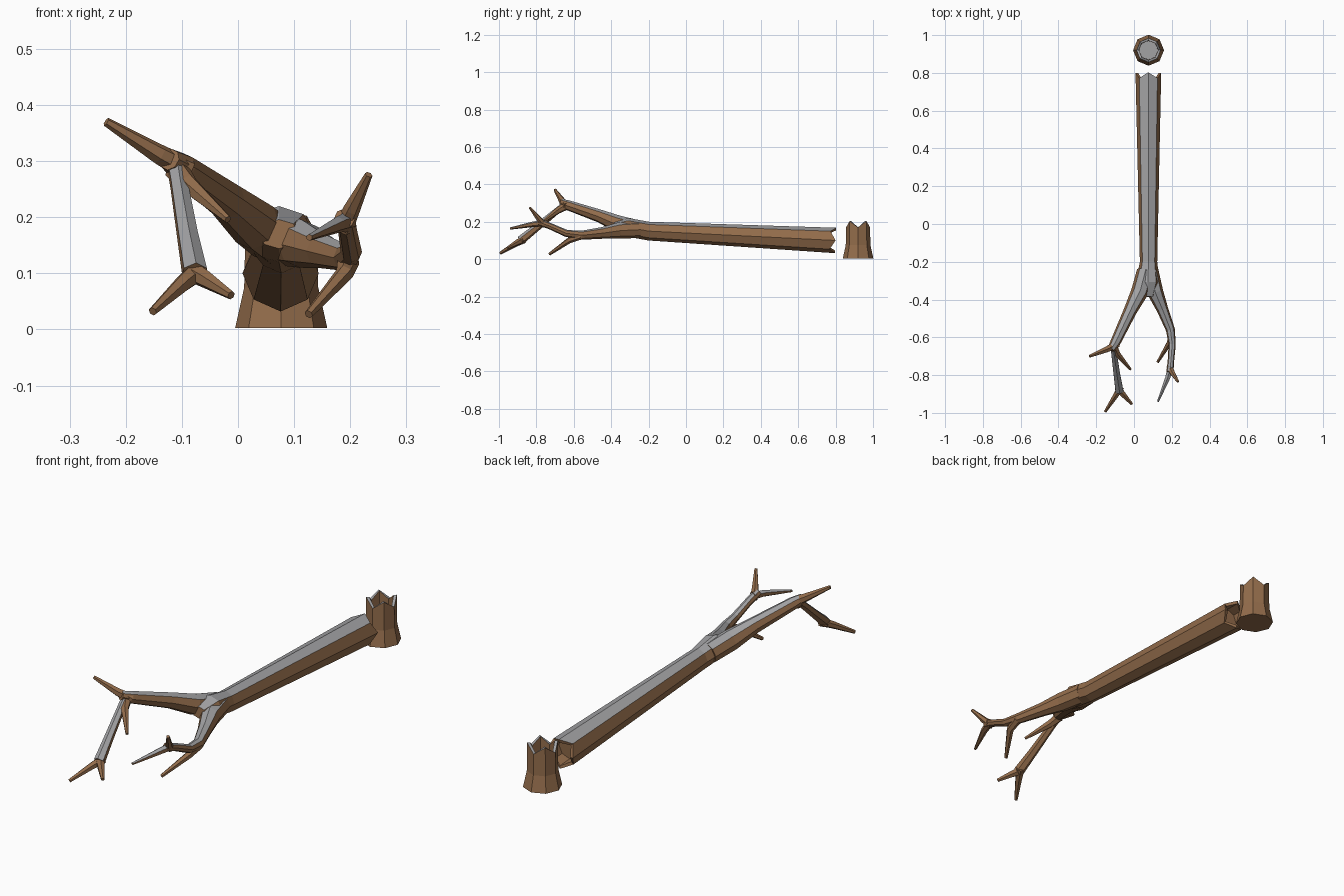
import bpy, bmesh, math
from mathutils import Vector

cube = bpy.data.objects.get("Cube")
if cube:
    bpy.data.objects.remove(cube, do_unlink=True)


def material(name, color):
    m = bpy.data.materials.new(name)
    m.use_nodes = True
    m.diffuse_color = (*color, 1)
    m.node_tree.nodes["Principled BSDF"].inputs["Base Color"].default_value = (*color, 1)
    return m


BARK = material("brown_bark", (0.29, 0.15, 0.07))
GRAY = material("gray_topping", (0.36, 0.36, 0.37))
UP = Vector((0, 0, 1))


def loft(name, rings, topped=True, bare_band=None, gray_band=None):
    """Skin a list of rings; faces that look upward become gray."""
    bm = bmesh.new()
    rows = [[bm.verts.new(p) for p in ring] for ring in rings]
    band = {}
    n = len(rows[0])
    for b, (lo, hi) in enumerate(zip(rows, rows[1:])):
        for i in range(n):
            j = (i + 1) % n
            band[bm.faces.new((lo[i], lo[j], hi[j], hi[i]))] = b
    bm.faces.new(rows[0])
    bm.faces.new(rows[-1])
    bmesh.ops.recalc_face_normals(bm, faces=bm.faces)
    for f in bm.faces:
        b = band.get(f)
        upward = topped and f.normal.z > 0.55 and (b is None or b != bare_band)
        f.material_index = int(upward or (b is not None and b == gray_band))
    mesh = bpy.data.meshes.new(name)
    bm.to_mesh(mesh)
    bm.free()
    mesh.materials.append(BARK)
    mesh.materials.append(GRAY)
    obj = bpy.data.objects.new(name, mesh)
    bpy.context.collection.objects.link(obj)
    return obj


def ring(center, axis, r, sides, widen=1.0, jag=0.0):
    """Ring with a corner on top; jag moves every second corner along the axis."""
    axis = axis.normalized()
    side = axis.cross(UP).normalized() if abs(axis.z) < 0.99 else Vector((1, 0, 0))
    up = side.cross(axis).normalized()
    pts = []
    for i in range(sides):
        a = math.tau * i / sides
        p = Vector(center) + up * (r * math.cos(a)) + side * (r * widen * math.sin(a))
        pts.append(p + axis * (jag if i % 2 else 0))
    return pts


def branch(name, path, sides=6, topped=True):
    """Tapered limb along points of (x, y, z, radius)."""
    pts = [Vector(p[:3]) for p in path]
    rings = []
    for i, p in enumerate(path):
        axis = pts[min(i + 1, len(pts) - 1)] - pts[max(i - 1, 0)]
        rings.append(ring(pts[i], axis, p[3], sides))
    return loft(name, rings, topped)


# Hollow stump with a jagged rim
def level(z, r, jag=0.0):
    return ring((0.077, 0.92, z), UP, r, 8, 1, jag)


loft("stump", [level(0.003, 0.082), level(0.075, 0.066), level(0.17, 0.064, 0.033),
               level(0.17, 0.051, 0.033), level(0.1, 0.05)], bare_band=3, gray_band=2)

# Fallen trunk, hollow and splintered at the cut end, widening at the fork
axis = Vector((0, -1, 0.05))
trunk_end = (0.076, 0.8, 0.1)
loft("trunk", [
    ring((0.076, 0.73, 0.103), axis, 0.052, 8),
    ring(trunk_end, axis, 0.054, 8, 1, 0.03),
    ring(trunk_end, axis, 0.068, 8, 1, 0.03),
    ring((0.077, -0.2, 0.15), axis, 0.05, 8, 0.92),
    ring((0.073, -0.31, 0.17), axis, 0.05, 8, 1.25),
    ring((0.073, -0.385, 0.17), axis, 0.026, 8, 1.4),
], bare_band=0)

# Right limb, rising from the fork
branch("right_limb", [(0.06, -0.25, 0.162, 0.045), (0.03, -0.36, 0.187, 0.046),
                      (-0.02, -0.46, 0.23, 0.035), (-0.1, -0.63, 0.288, 0.027),
                      (-0.122, -0.665, 0.303, 0.02)], 8)
branch("right_upper_twig", [(-0.09, -0.635, 0.285, 0.022), (-0.14, -0.662, 0.312, 0.018),
                            (-0.235, -0.7, 0.37, 0.008)], topped=False)
branch("right_inner_twig", [(-0.11, -0.64, 0.285, 0.022), (-0.09, -0.685, 0.26, 0.018),
                            (-0.018, -0.77, 0.196, 0.007)], topped=False)
branch("right_drooping_limb", [(-0.11, -0.645, 0.292, 0.018), (-0.105, -0.69, 0.258, 0.017),
                               (-0.09, -0.8, 0.168, 0.02), (-0.077, -0.885, 0.1, 0.024)])
branch("right_low_twig_outer", [(-0.07, -0.865, 0.105, 0.02), (-0.098, -0.91, 0.082, 0.016),
                                (-0.152, -0.993, 0.032, 0.008)], topped=False)
branch("right_low_twig_inner", [(-0.085, -0.87, 0.105, 0.02), (-0.055, -0.905, 0.088, 0.016),
                                (-0.012, -0.953, 0.061, 0.008)], topped=False)

# Left limb, lower and curving forward
branch("left_limb", [(0.085, -0.25, 0.158, 0.045), (0.112, -0.36, 0.153, 0.043),
                     (0.15, -0.45, 0.14, 0.031), (0.193, -0.56, 0.128, 0.024),
                     (0.202, -0.64, 0.138, 0.019), (0.195, -0.73, 0.178, 0.017),
                     (0.19, -0.785, 0.198, 0.019)], 8)
branch("left_low_twig", [(0.197, -0.565, 0.125, 0.021), (0.19, -0.625, 0.1, 0.016),
                         (0.126, -0.73, 0.027, 0.008)], topped=False)
branch("left_upper_twig", [(0.188, -0.755, 0.18, 0.017), (0.203, -0.787, 0.215, 0.015),
                           (0.233, -0.835, 0.276, 0.007)], topped=False)
branch("left_front_twig", [(0.195, -0.755, 0.193, 0.018), (0.178, -0.815, 0.187, 0.015),
                           (0.127, -0.94, 0.164, 0.006)])
